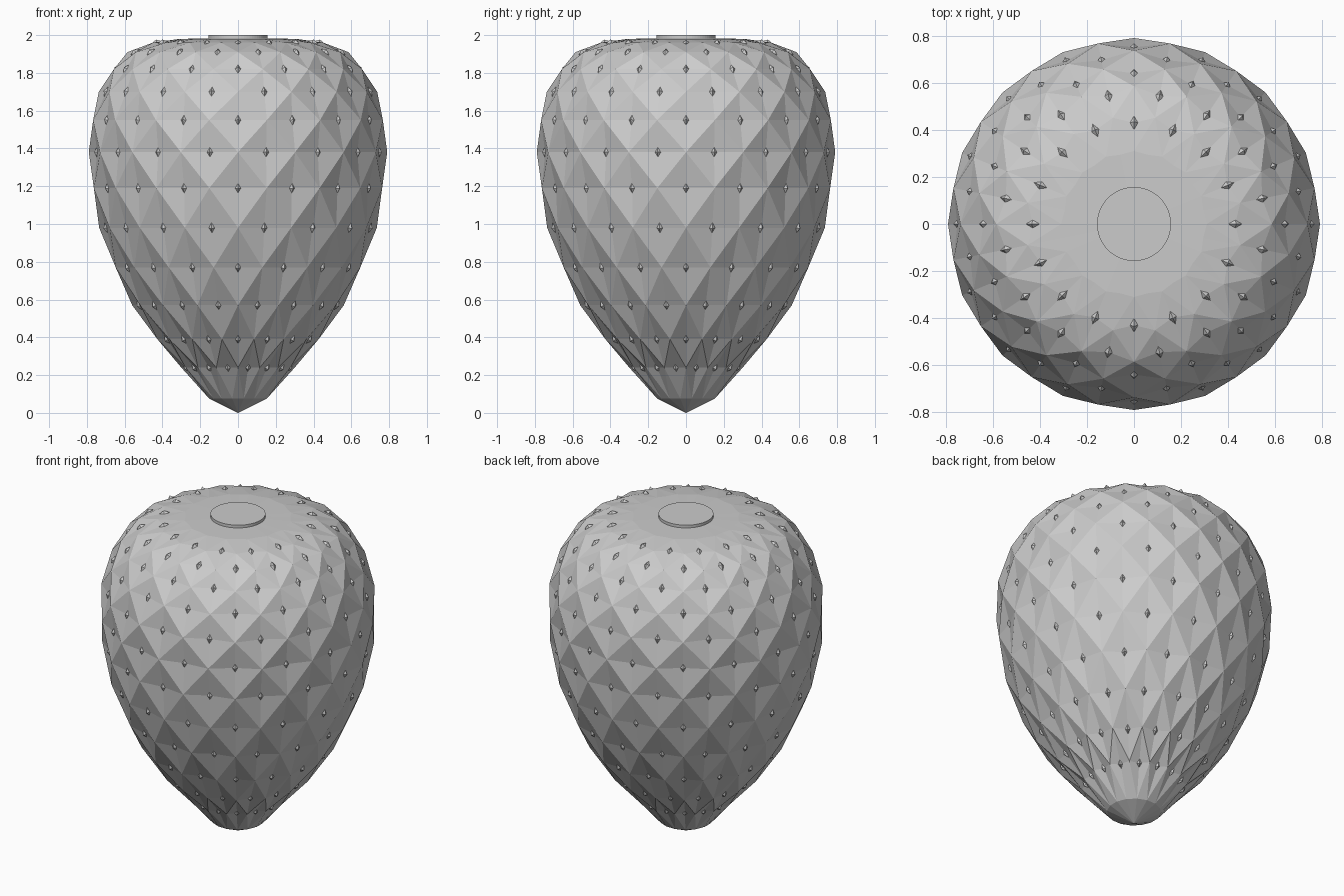
import bpy, bmesh, math
from mathutils import Vector, Matrix

if "Cube" in bpy.data.objects:
    bpy.data.objects.remove(bpy.data.objects["Cube"])

N = 32                      # columns: ridge points and dimples alternate
STEP = 2 * math.pi / N
# ring height, ridge radius, dimple radius (middle rings carry seeds)
RINGS = [(0.075, 0.155, 0.152), (0.24, 0.30, 0.275), (0.39, 0.435, 0.405),
         (0.57, 0.56, 0.53), (0.77, 0.66, 0.63), (0.98, 0.735, 0.71),
         (1.19, 0.778, 0.745), (1.38, 0.79, 0.76), (1.55, 0.782, 0.75),
         (1.70, 0.737, 0.71), (1.82, 0.67, 0.64), (1.91, 0.585, 0.555),
         (1.96, 0.46, 0.43), (1.98, 0.31, 0.30)]


def is_ridge(k, i):
    return (k + i) % 2 == 1


def point(k, i):
    z, ridge, dimple = RINGS[k]
    r = ridge if is_ridge(k, i) else dimple
    a = i * STEP
    return Vector((r * math.cos(a), r * math.sin(a), z))


def finish(bm, name):
    bmesh.ops.recalc_face_normals(bm, faces=bm.faces)
    mesh = bpy.data.meshes.new(name)
    bm.to_mesh(mesh)
    bm.free()
    ob = bpy.data.objects.new(name, mesh)
    bpy.context.collection.objects.link(ob)
    return ob


# Berry body: faceted net of dimpled diamonds
bm = bmesh.new()
grid = [[bm.verts.new(point(k, i)) for i in range(N)] for k in range(len(RINGS))]
tip = bm.verts.new((0, 0, 0))
crown = bm.verts.new((0, 0, 1.985))
for i in range(N):
    j = (i + 1) % N
    bm.faces.new((tip, grid[0][j], grid[0][i]))
    bm.faces.new((crown, grid[-1][i], grid[-1][j]))
    for k in range(len(RINGS) - 1):
        a, b, c, d = grid[k][i], grid[k][j], grid[k + 1][j], grid[k + 1][i]
        # the diagonal always joins two ridge points
        if is_ridge(k, i):
            bm.faces.new((a, b, c))
            bm.faces.new((a, c, d))
        else:
            bm.faces.new((a, b, d))
            bm.faces.new((b, c, d))
finish(bm, "berry_body")

# Seeds: one small octahedron in each dimple
bm = bmesh.new()
for k in range(1, len(RINGS) - 1):
    dr = RINGS[k + 1][1] - RINGS[k - 1][1]
    dz = RINGS[k + 1][0] - RINGS[k - 1][0]
    for i in range(N):
        if is_ridge(k, i):
            continue
        a = i * STEP
        side = Vector((-math.sin(a), math.cos(a), 0))
        along = Vector((dr * math.cos(a), dr * math.sin(a), dz)).normalized()
        out = side.cross(along)
        p = point(k, i)
        ends = [bm.verts.new(p + v) for v in
                (side * 0.017, along * 0.03, side * -0.017, along * -0.03)]
        outer = bm.verts.new(p + out * 0.017)
        inner = bm.verts.new(p - out * 0.017)
        for n in range(4):
            bm.faces.new((ends[n], ends[(n + 1) % 4], outer))
            bm.faces.new((ends[(n + 1) % 4], ends[n], inner))
finish(bm, "seeds")

# Stem disc on top
bm = bmesh.new()
bmesh.ops.create_cone(bm, cap_ends=True, segments=64, radius1=0.157, radius2=0.157,
                      depth=0.04, matrix=Matrix.Translation((0, 0, 1.98)))
finish(bm, "stem_disc")
